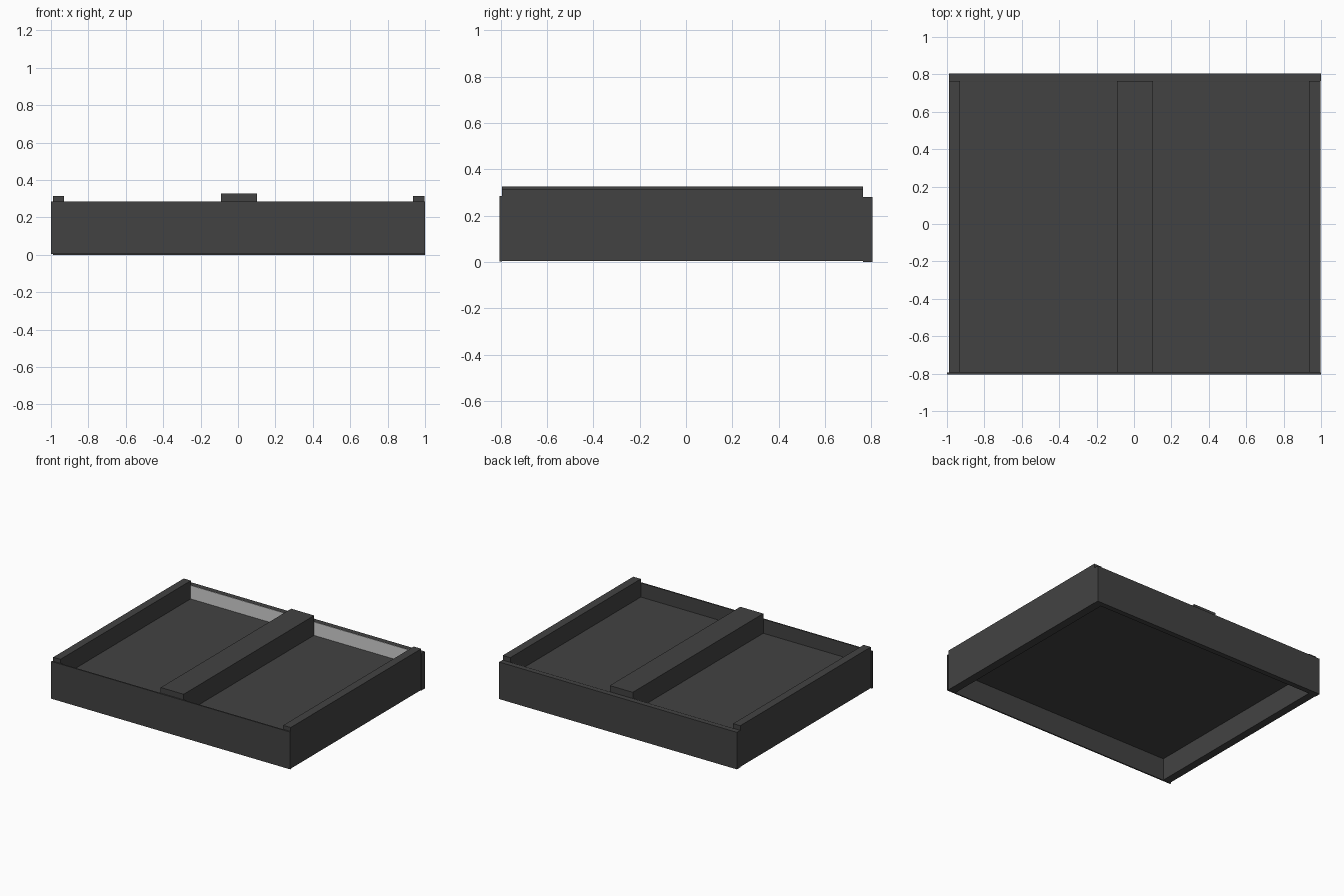
import bpy
import bmesh

if "Cube" in bpy.data.objects:
    bpy.data.objects.remove(bpy.data.objects["Cube"])


def material(name, rgb):
    m = bpy.data.materials.new(name)
    m.diffuse_color = (*rgb, 1.0)
    m.use_nodes = True
    m.node_tree.nodes["Principled BSDF"].inputs["Base Color"].default_value = m.diffuse_color
    return m


dark = material("charcoal", (0.055, 0.055, 0.055))
light = material("light_grey", (0.63, 0.63, 0.63))


def box(name, x, y, z, mat=dark):
    """Axis-aligned box from (min, max) pairs."""
    bm = bmesh.new()
    bmesh.ops.create_cube(bm, size=1.0)
    for v in bm.verts:
        v.co = [r[0] if c < 0 else r[1] for c, r in zip(v.co, (x, y, z))]
    me = bpy.data.meshes.new(name)
    bm.to_mesh(me)
    bm.free()
    me.materials.append(mat)
    ob = bpy.data.objects.new(name, me)
    bpy.context.collection.objects.link(ob)
    return ob


FRONT, BACK = -0.795, 0.765   # inner faces of the end panels

# End panels
box("front_panel", (-1.0, 1.0), (-0.805, FRONT), (0.003, 0.285))
box("back_panel", (-0.99, 1.0), (BACK, 0.805), (0.0, 0.28))

# Side rails, standing slightly above the end panels
box("left_rail", (-0.99, -0.93), (FRONT, BACK), (0.004, 0.315))
box("right_rail", (0.935, 0.998), (FRONT, BACK), (0.004, 0.315))

# Thin raised floor and the centre beam on it
box("floor_sheet", (-0.93, 0.935), (FRONT, BACK), (0.172, 0.178))
box("centre_beam", (-0.09, 0.102), (FRONT, BACK), (0.178, 0.327))

# Pale lining on the inside of the back panel
box("back_lining", (-0.93, 0.935), (BACK - 0.003, BACK), (0.178, 0.279), light)
